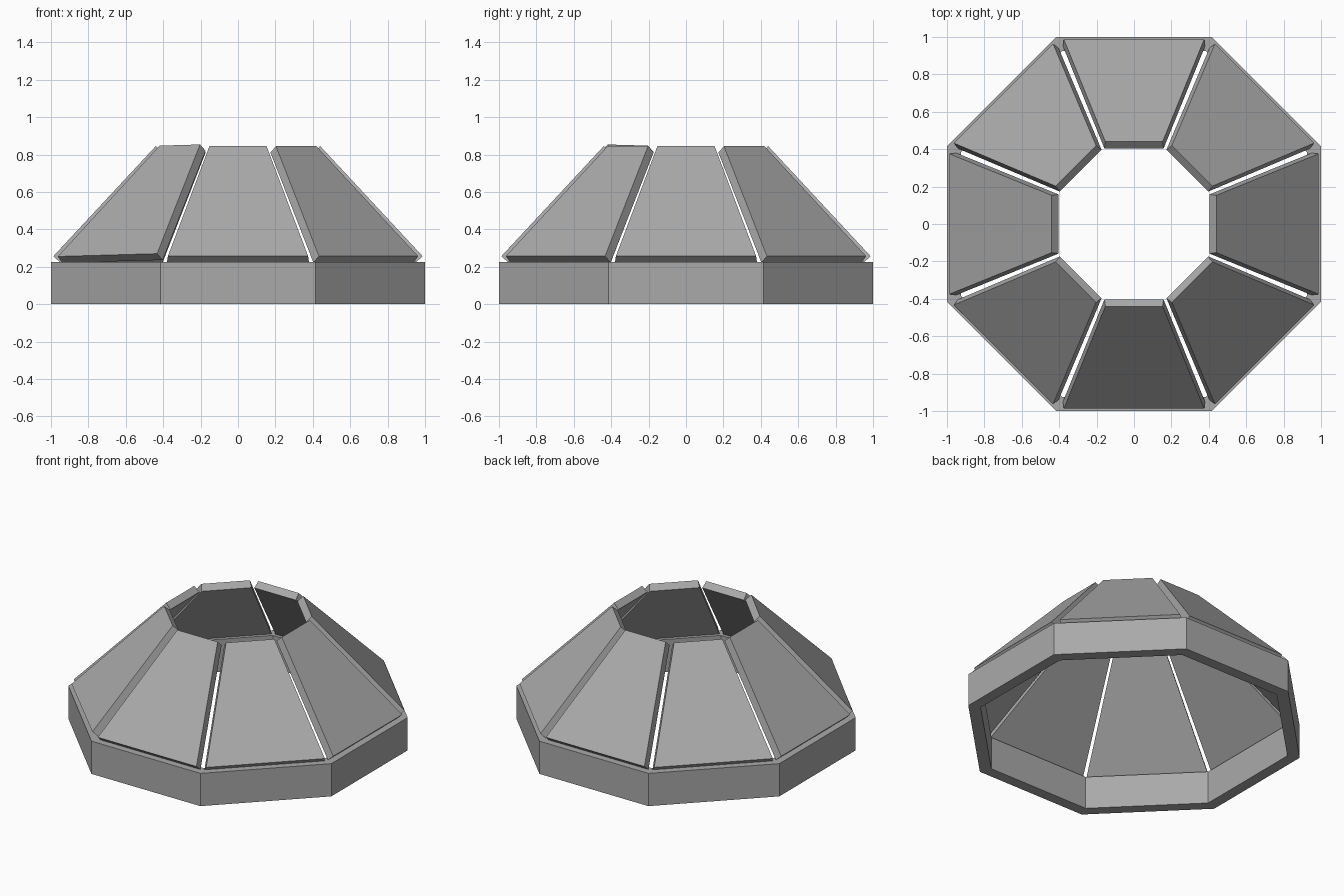
import bpy
import math
from mathutils import Matrix, Vector

if "Cube" in bpy.data.objects:
    bpy.data.objects.remove(bpy.data.objects["Cube"])

SIDES = 8
TAN = math.tan(math.pi / SIDES)

grey = bpy.data.materials.new("mid_grey")
grey.diffuse_color = (0.40, 0.40, 0.40, 1)
grey.use_nodes = True
grey.node_tree.nodes["Principled BSDF"].inputs["Base Color"].default_value = grey.diffuse_color


def make_object(name, verts, faces):
    mesh = bpy.data.meshes.new(name)
    mesh.from_pydata(verts, [], faces)
    mesh.materials.append(grey)
    obj = bpy.data.objects.new(name, mesh)
    bpy.context.collection.objects.link(obj)
    return obj


# Octagonal base ring: a rectangular wall section swept around eight corners
section = [(1.0, 0.0), (1.0, 0.225), (0.925, 0.225), (0.925, 0.0)]
verts, faces = [], []
for i in range(SIDES):
    a = (i + 0.5) * math.tau / SIDES
    for apothem, z in section:
        r = apothem / math.cos(math.pi / SIDES)
        verts.append((r * math.cos(a), r * math.sin(a), z))
    j = (i + 1) % SIDES
    for k in range(4):
        m = (k + 1) % 4
        faces.append((i * 4 + k, j * 4 + k, j * 4 + m, i * 4 + m))
make_object("base_ring", verts, faces)

# Sloping roof panels: trapezoid slabs (radius, half width, height)
profile = [(0.987, 0.375, 0.257), (0.44, 0.153, 0.845),
           (0.403, 0.158, 0.811), (0.95, 0.38, 0.223)]
slab_faces = [(0, 4, 5, 1), (1, 5, 6, 2), (2, 6, 7, 3),
              (3, 7, 4, 0), (0, 1, 2, 3), (7, 6, 5, 4)]
for i in range(SIDES):
    # The front left panel sits slightly askew
    lift, roll = (0.006, 0.02) if i == 5 else (0.0, 0.0)
    turn = Matrix.Rotation(i * math.tau / SIDES, 3, 'Z')
    verts = [turn @ Vector((r, s * w, z + lift + roll * s * w))
             for s in (-1, 1) for r, w, z in profile]
    make_object(f"roof_panel_{i + 1}", verts, slab_faces)
